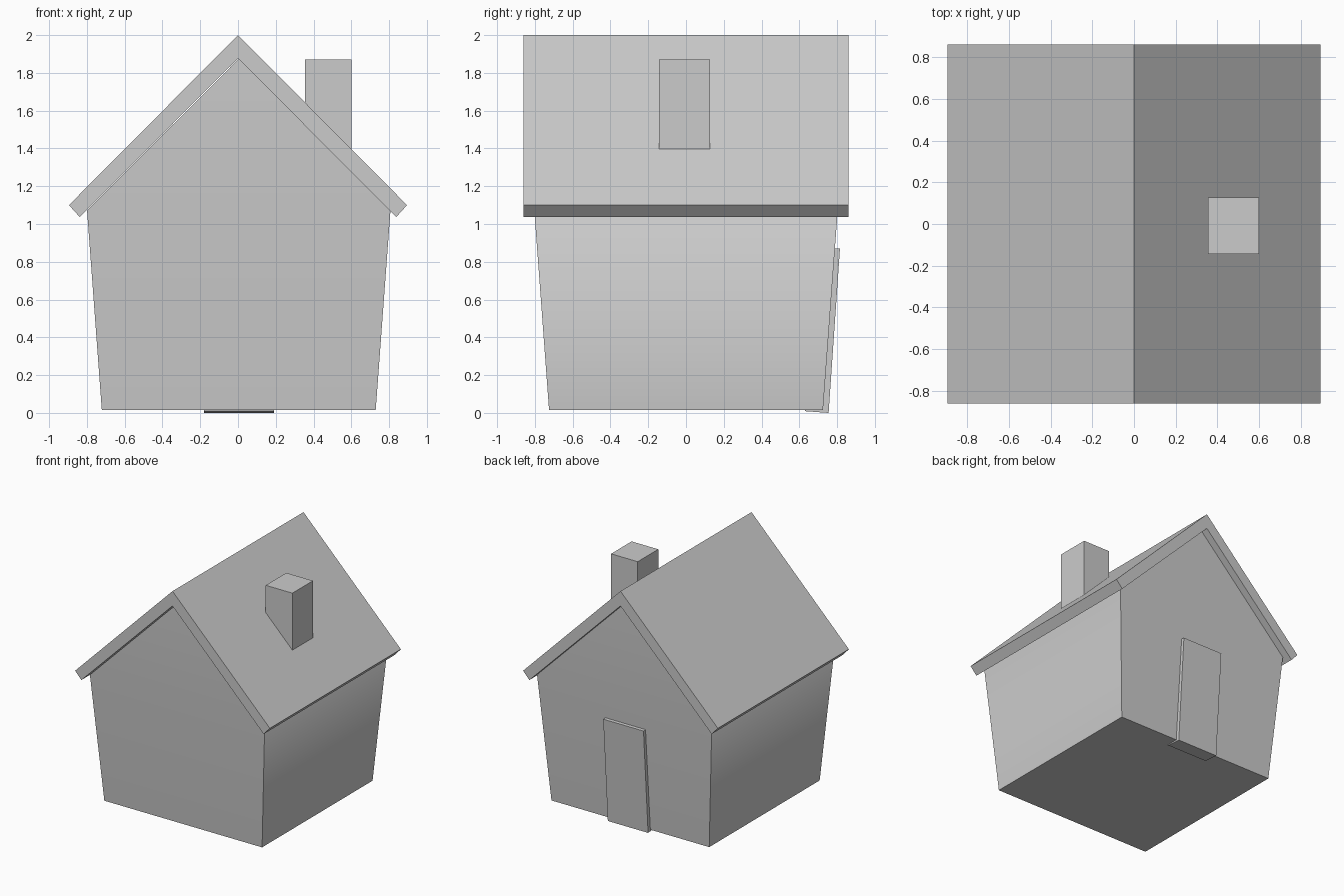
import bpy
import bmesh
import math
from mathutils import Vector

cube = bpy.data.objects.get("Cube")
if cube:
    bpy.data.objects.remove(cube, do_unlink=True)

grey = bpy.data.materials.new("light_grey")
grey.use_nodes = True
colour = (0.6, 0.6, 0.6, 1)
grey.diffuse_color = colour
grey.node_tree.nodes["Principled BSDF"].inputs["Base Color"].default_value = colour


def finish(name, bm):
    bmesh.ops.recalc_face_normals(bm, faces=bm.faces)
    mesh = bpy.data.meshes.new(name)
    bm.to_mesh(mesh)
    bm.free()
    obj = bpy.data.objects.new(name, mesh)
    mesh.materials.append(grey)
    bpy.context.collection.objects.link(obj)
    return obj


def extrude_profile(name, points, axis, start, end):
    """Extrude a 2D profile (x, z) along y, or (y, z) along x."""
    bm = bmesh.new()
    place = {"y": lambda a, z: (a, start, z), "x": lambda a, z: (start, a, z)}[axis]
    face = bm.faces.new([bm.verts.new(place(*p)) for p in points])
    moved = bmesh.ops.extrude_face_region(bm, geom=[face], use_keep_orig=True)
    shift = Vector((0, end - start, 0)) if axis == "y" else Vector((end - start, 0, 0))
    verts = [v for v in moved["geom"] if isinstance(v, bmesh.types.BMVert)]
    bmesh.ops.translate(bm, verts=verts, vec=shift)
    return finish(name, bm)


# Walls: tapered box rising into straight gables
base, eave, ridge = 0.015, 1.07, 1.875
bm = bmesh.new()
rings = []
for half, z in ((0.725, base), (0.803, eave)):
    rings.append([bm.verts.new((sx * half + 0.004, sy * half, z))
                  for sx, sy in ((-1, -1), (1, -1), (1, 1), (-1, 1))])
low, top = rings
front_peak, back_peak = [bm.verts.new((0.004, y, ridge)) for y in (-0.803, 0.803)]
bm.faces.new(low)
for i in range(4):
    j = (i + 1) % 4
    bm.faces.new((low[i], low[j], top[j], top[i]))
bm.faces.new((top[0], top[1], front_peak))
bm.faces.new((top[2], top[3], back_peak))
bm.faces.new((top[1], top[2], back_peak, front_peak))
bm.faces.new((top[3], top[0], front_peak, back_peak))
walls = finish("walls", bm)
bpy.context.view_layer.objects.active = walls
walls.select_set(True)
bpy.ops.object.shade_smooth_by_angle(angle=math.radians(60))
walls.select_set(False)

# Roof: one folded slab with overhanging eaves and gables
extrude_profile("roof", [(-0.895, 1.10), (0, 2.0), (0.895, 1.10),
                         (0.838, 1.037), (0, 1.877), (-0.838, 1.037)],
                "y", -0.86, 0.86)

# Chimney: plain block set into the left slope
extrude_profile("chimney", [(0.355, 1.3), (0.6, 1.3), (0.6, 1.87), (0.355, 1.87)],
                "y", -0.143, 0.127)

# Door: slab leaning with the back wall
extrude_profile("door", [(0.63, 0.009), (0.755, 0), (0.815, 0.869), (0.69, 0.878)],
                "x", -0.18, 0.19)
